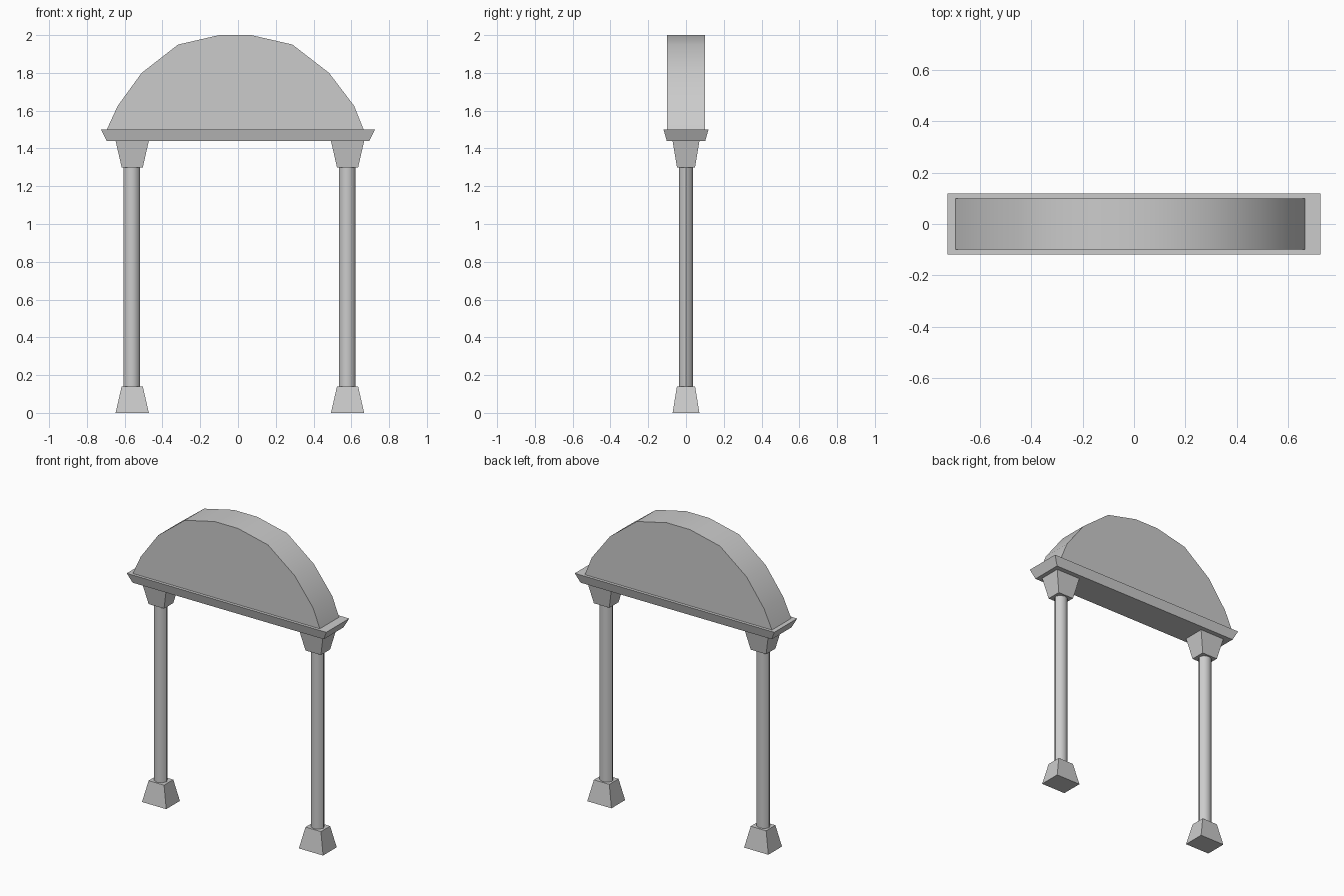
import bpy
import math

if "Cube" in bpy.data.objects:
    bpy.data.objects.remove(bpy.data.objects["Cube"])


def make_mesh(name, verts, faces, smooth_angle=None):
    mesh = bpy.data.meshes.new(name)
    mesh.from_pydata(verts, [], faces)
    mesh.update()
    obj = bpy.data.objects.new(name, mesh)
    bpy.context.collection.objects.link(obj)
    if smooth_angle:
        bpy.ops.object.select_all(action='DESELECT')
        obj.select_set(True)
        bpy.context.view_layer.objects.active = obj
        bpy.ops.object.shade_smooth_by_angle(angle=math.radians(smooth_angle))
    return obj


def loft(name, bottom, top, smooth_angle=None):
    """Join two matching closed counter-clockwise rings and cap both ends."""
    n = len(bottom)
    faces = [(i, (i + 1) % n, n + (i + 1) % n, n + i) for i in range(n)]
    faces += [tuple(reversed(range(n))), tuple(range(n, 2 * n))]
    return make_mesh(name, bottom + top, faces, smooth_angle)


def rect(x, hx, hy, z):
    return [(x - hx, -hy, z), (x + hx, -hy, z), (x + hx, hy, z), (x - hx, hy, z)]


def oval(x, rx, ry, z, n=8):
    return [(x + rx * math.cos(2 * math.pi * i / n),
             ry * math.sin(2 * math.pi * i / n), z) for i in range(n)]


# Posts: flared foot, slim shaft, flared capital
for side, x in (("left", -0.56), ("right", 0.58)):
    loft(f"{side}_foot", rect(x, 0.088, 0.071, 0), rect(x, 0.056, 0.048, 0.14))
    loft(f"{side}_shaft", oval(x - 0.002, 0.043, 0.038, 0.14),
         oval(x - 0.002, 0.043, 0.038, 1.30), 46)
    loft(f"{side}_capital", rect(x, 0.056, 0.048, 1.30), rect(x, 0.088, 0.071, 1.44))

# Lintel slab, wider at the top
loft("lintel", rect(0, 0.695, 0.102, 1.44), rect(0, 0.725, 0.119, 1.50))

# Solid arched top, profile in x-z run clockwise so the caps face outward
arch = [(-0.697, 1.495), (-0.637, 1.625), (-0.51, 1.80), (-0.317, 1.95),
        (-0.10, 2.0), (0.07, 2.0), (0.288, 1.95), (0.482, 1.80),
        (0.615, 1.625), (0.667, 1.495)]
loft("arched_top", [(x, -0.1, z) for x, z in arch],
     [(x, 0.1, z) for x, z in arch], 35)
bpy.ops.object.mode_set(mode='EDIT')
bpy.ops.mesh.select_all(action='SELECT')
bpy.ops.mesh.normals_make_consistent(inside=False)
bpy.ops.object.mode_set(mode='OBJECT')
